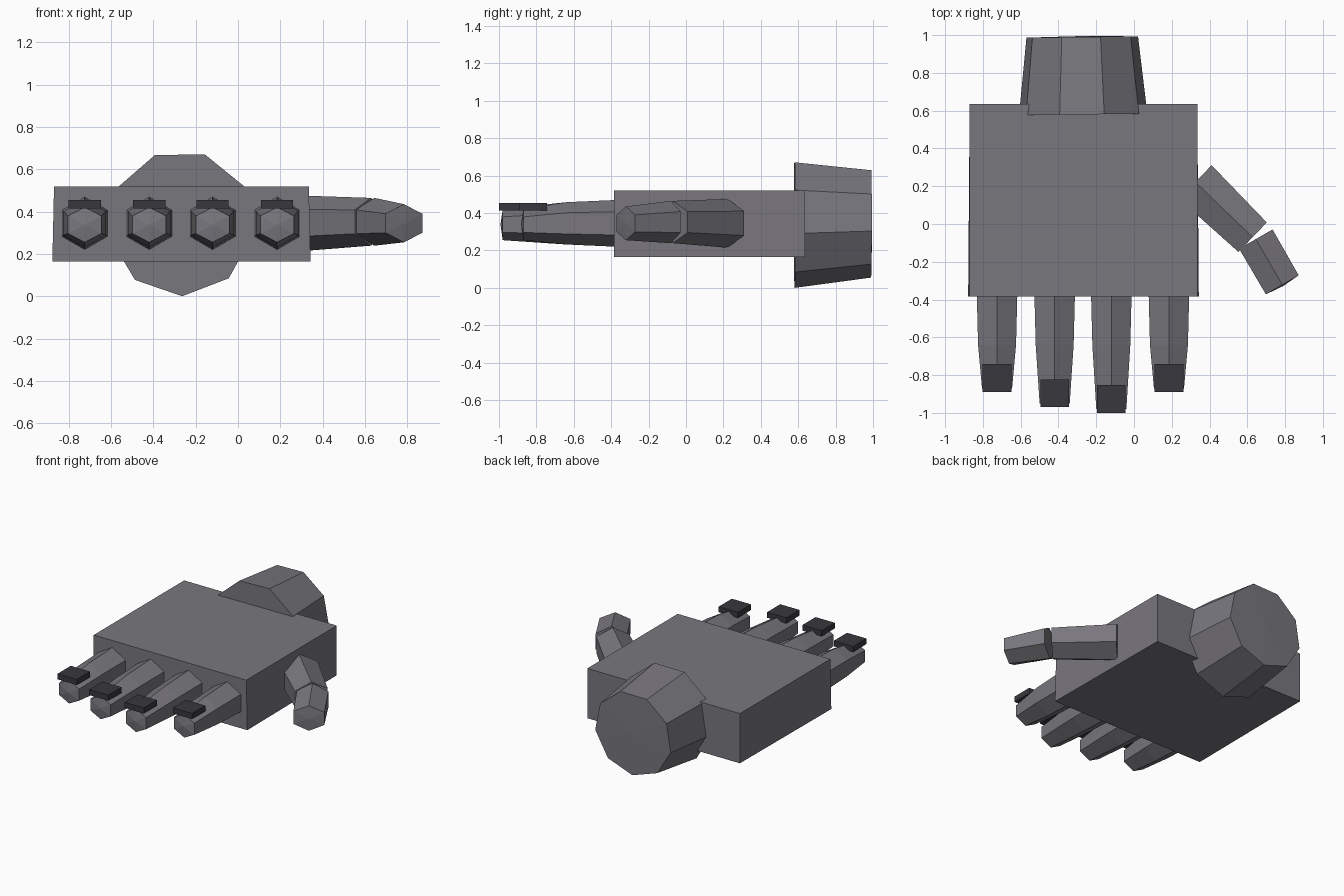
import bpy, bmesh
from math import radians, cos, sin, pi
from mathutils import Vector

cube = bpy.data.objects.get("Cube")
if cube:
    bpy.data.objects.remove(cube, do_unlink=True)


def make_material(name, rgb):
    mat = bpy.data.materials.new(name)
    mat.use_nodes = True
    mat.diffuse_color = (*rgb, 1)
    mat.node_tree.nodes["Principled BSDF"].inputs["Base Color"].default_value = (*rgb, 1)
    return mat


SKIN = make_material("stone grey", (0.19, 0.185, 0.208))
NAIL = make_material("dark charcoal", (0.04, 0.038, 0.046))
UP = Vector((0, 0, 1))


def finish(bm, name, mat):
    bmesh.ops.recalc_face_normals(bm, faces=bm.faces)
    mesh = bpy.data.meshes.new(name)
    bm.to_mesh(mesh)
    bm.free()
    mesh.materials.append(mat)
    obj = bpy.data.objects.new(name, mesh)
    bpy.context.collection.objects.link(obj)
    return obj


def box(name, low, high, mat, flare=0):
    """Box between two corners; flare widens the lower front edge."""
    bm = bmesh.new()
    bmesh.ops.create_cube(bm, size=1)
    for v in bm.verts:
        front_low = v.co.y < 0 and v.co.z < 0
        side = 1 if v.co.x > 0 else -1
        v.co = Vector([l + (c + 0.5) * (h - l) for l, h, c in zip(low, high, v.co)])
        if front_low:
            v.co.x += side * flare
    return finish(bm, name, mat)


def loft(name, rings, sides, phase, bulge=0.0):
    """Faceted tube through rings of (centre, half width scale, half height)."""
    bm = bmesh.new()
    axis = (Vector(rings[-1][0]) - Vector(rings[0][0])).normalized()
    across = axis.cross(UP).normalized()
    loops = []
    for centre, rx, rz in rings:
        angles = [radians(phase) + 2 * pi * i / sides for i in range(sides)]
        loops.append([bm.verts.new(Vector(centre) + across * rx * cos(a) + UP * rz * sin(a))
                      for a in angles])
    for a, b in zip(loops, loops[1:]):
        for i in range(sides):
            j = (i + 1) % sides
            bm.faces.new((a[i], a[j], b[j], b[i]))
    # Fan caps
    for loop, ring, out in ((loops[0], rings[0], 0), (loops[-1], rings[-1], bulge)):
        tip = bm.verts.new(Vector(ring[0]) + axis * out)
        for i in range(sides):
            bm.faces.new((loop[i], loop[(i + 1) % sides], tip))
    return finish(bm, name, SKIN)


# Palm slab
box("palm", (-0.87, -0.385, 0.165), (0.335, 0.635, 0.52), SKIN, flare=0.008)

# Nine-sided wrist stub
loft("wrist", [((-0.27, 0.58, 0.345), 0.345, 0.345),
               ((-0.275, 0.99, 0.35), 0.30, 0.295)], 9, 71, bulge=0.005)

# Four hexagonal fingers with floating nail plates
fingers = {"outer": (-0.725, -0.89), "ring": (-0.42, -0.97),
           "middle": (-0.12, -1.0), "index": (0.185, -0.89)}
for name, (x, tip) in fingers.items():
    loft(name + "_finger", [((x, -0.37, 0.345), 0.124, 0.125),
                            ((x, -0.64, 0.345), 0.116, 0.113),
                            ((x, tip + 0.02, 0.338), 0.092, 0.083)], 6, 90, bulge=0.012)
    box(name + "_nail", (x - 0.076, tip, 0.415), (x + 0.076, tip + 0.148, 0.455), NAIL)

# Two-part thumb
loft("thumb_base", [((0.325, 0.222, 0.345), 0.143, 0.13),
                    ((0.628, -0.07, 0.352), 0.125, 0.113)], 6, 90)
loft("thumb_tip", [((0.645, -0.08, 0.352), 0.118, 0.113),
                   ((0.785, -0.322, 0.345), 0.116, 0.09)], 6, 90, bulge=0.008)
